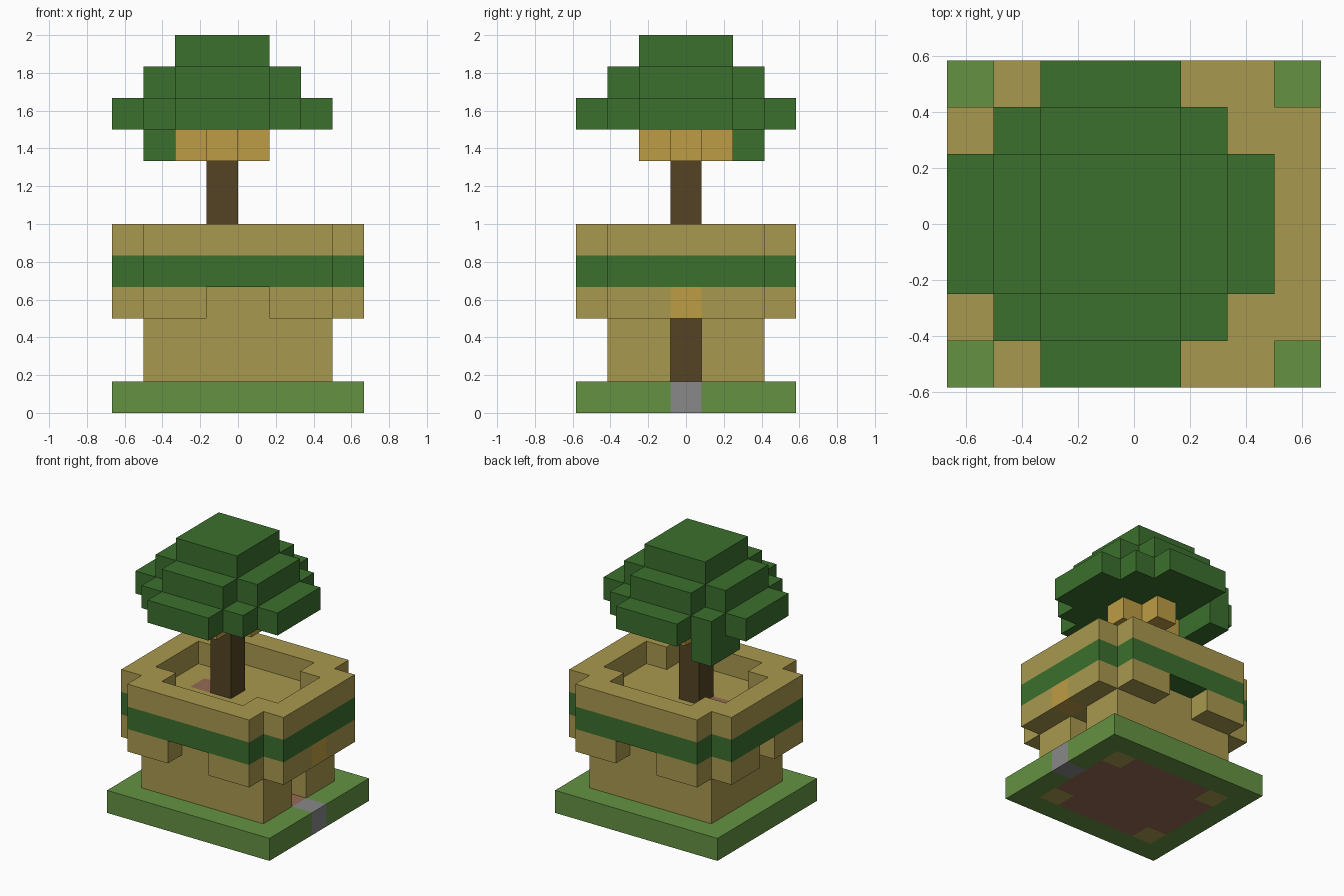
import bpy
import bmesh
from itertools import product
from mathutils import Vector

if "Cube" in bpy.data.objects:
    bpy.data.objects.remove(bpy.data.objects["Cube"], do_unlink=True)

UNIT = 1 / 6                       # size of one block
ORIGIN = Vector((-4, -3.5, 0))     # grid is 8 wide, 7 deep, 12 tall


def material(name, r, g, b):
    """Flat material from 8-bit display values."""
    lin = [((c / 255 + 0.055) / 1.055) ** 2.4 for c in (r, g, b)] + [1]
    mat = bpy.data.materials.new(name)
    mat.use_nodes = True
    mat.diffuse_color = lin
    bsdf = mat.node_tree.nodes["Principled BSDF"]
    bsdf.inputs["Base Color"].default_value = lin
    bsdf.inputs["Roughness"].default_value = 0.9
    return mat


grass = material("grass green", 100, 145, 66)
leaf = material("leaf green", 59, 112, 45)
sand = material("sandstone", 169, 153, 78)
bark = material("bark brown", 85, 68, 35)
amber = material("amber", 188, 156, 68)
clay = material("clay brown", 150, 106, 84)
stone = material("stone grey", 136, 136, 136)


def box(x, y, z):
    """Set of block cells from three (start, end) ranges."""
    return set(product(range(*x), range(*y), range(*z)))


def clipped(x, y, z):
    """Box without its four vertical corner columns."""
    return box((x[0] + 1, x[1] - 1), y, z) | box(x, (y[0] + 1, y[1] - 1), z)


WIDE, DEEP = (0, 8), (0, 7)        # full footprint
BODY_X, BODY_Y = (1, 7), (1, 6)    # house footprint
MID = (3, 4)                       # middle row in y
parts = {}

# Ground
parts["doorstep"] = stone, box((7, 8), MID, (0, 1))
parts["lawn"] = grass, box(WIDE, DEEP, (0, 1)) - box(BODY_X, BODY_Y, (0, 1)) - parts["doorstep"][1]
parts["house_floor"] = clay, clipped(BODY_X, BODY_Y, (0, 1))

# House walls, hollow, with a doorway and foundation corners
walls = box(BODY_X, BODY_Y, (1, 4)) - box((2, 6), (2, 5), (1, 4))
walls -= box((6, 7), MID, (1, 3))
walls |= box(BODY_X, BODY_Y, (0, 1)) - parts["house_floor"][1]
parts["house_walls"] = sand, walls

# Overhanging ledge, broken at front, back and one side
parts["door_lamp"] = amber, box((7, 8), MID, (3, 4))
ledge = clipped(WIDE, DEEP, (3, 4)) - box(BODY_X, BODY_Y, (3, 4))
ledge -= box((3, 5), DEEP, (3, 4)) | box((0, 1), MID, (3, 4)) | parts["door_lamp"][1]
parts["ledge"] = sand, ledge

# Tree trunk rising through the house
parts["trunk"] = bark, box((3, 4), MID, (1, 9))

# Roof: green band, inner terrace, hatch and parapet
inner = clipped(BODY_X, BODY_Y, (4, 5))
parts["green_band"] = leaf, clipped(WIDE, DEEP, (4, 5)) - inner
parts["roof_hatch"] = clay, box((2, 3), MID, (4, 5))
parts["roof_terrace"] = sand, inner - parts["roof_hatch"][1] - parts["trunk"][1]
parts["parapet"] = sand, clipped(WIDE, DEEP, (5, 6)) - clipped(BODY_X, BODY_Y, (5, 6))

# Lantern cross below the crown
parts["lantern_cross"] = amber, clipped((2, 5), (2, 5), (8, 9)) - parts["trunk"][1]

# Stepped crown with one hanging clump
crown = box((2, 5), DEEP, (9, 10)) | box((0, 7), (2, 5), (9, 10))
crown |= box((1, 6), (1, 6), (9, 10))
crown |= clipped((1, 6), (1, 6), (10, 11))
crown |= box((2, 5), (2, 5), (11, 12))
crown |= box((1, 2), (4, 6), (8, 9))
parts["crown"] = leaf, crown

solid = set().union(*(cells for _, cells in parts.values()))


def build(name, mat, cells):
    """Mesh the exposed sides of the cells and merge flat areas."""
    bm = bmesh.new()
    for cell in cells:
        centre = Vector(cell) + Vector((0.5, 0.5, 0.5))
        for axis, sign in product(range(3), (-1, 1)):
            n = Vector((0, 0, 0))
            n[axis] = sign
            if tuple(int(a + b) for a, b in zip(cell, n)) in solid:
                continue
            u = Vector((0, 0, 0))
            u[(axis + 1) % 3] = 1
            v = n.cross(u)
            corners = (-u - v, u - v, u + v, v - u)
            bm.faces.new([bm.verts.new((centre + (n + c) / 2 + ORIGIN) * UNIT)
                          for c in corners])
    bmesh.ops.remove_doubles(bm, verts=bm.verts, dist=UNIT / 100)
    bmesh.ops.dissolve_limit(bm, angle_limit=0.01, verts=bm.verts, edges=bm.edges)
    mesh = bpy.data.meshes.new(name)
    bm.to_mesh(mesh)
    bm.free()
    mesh.materials.append(mat)
    bpy.context.collection.objects.link(bpy.data.objects.new(name, mesh))


for part, (mat, cells) in parts.items():
    build(part, mat, cells)
